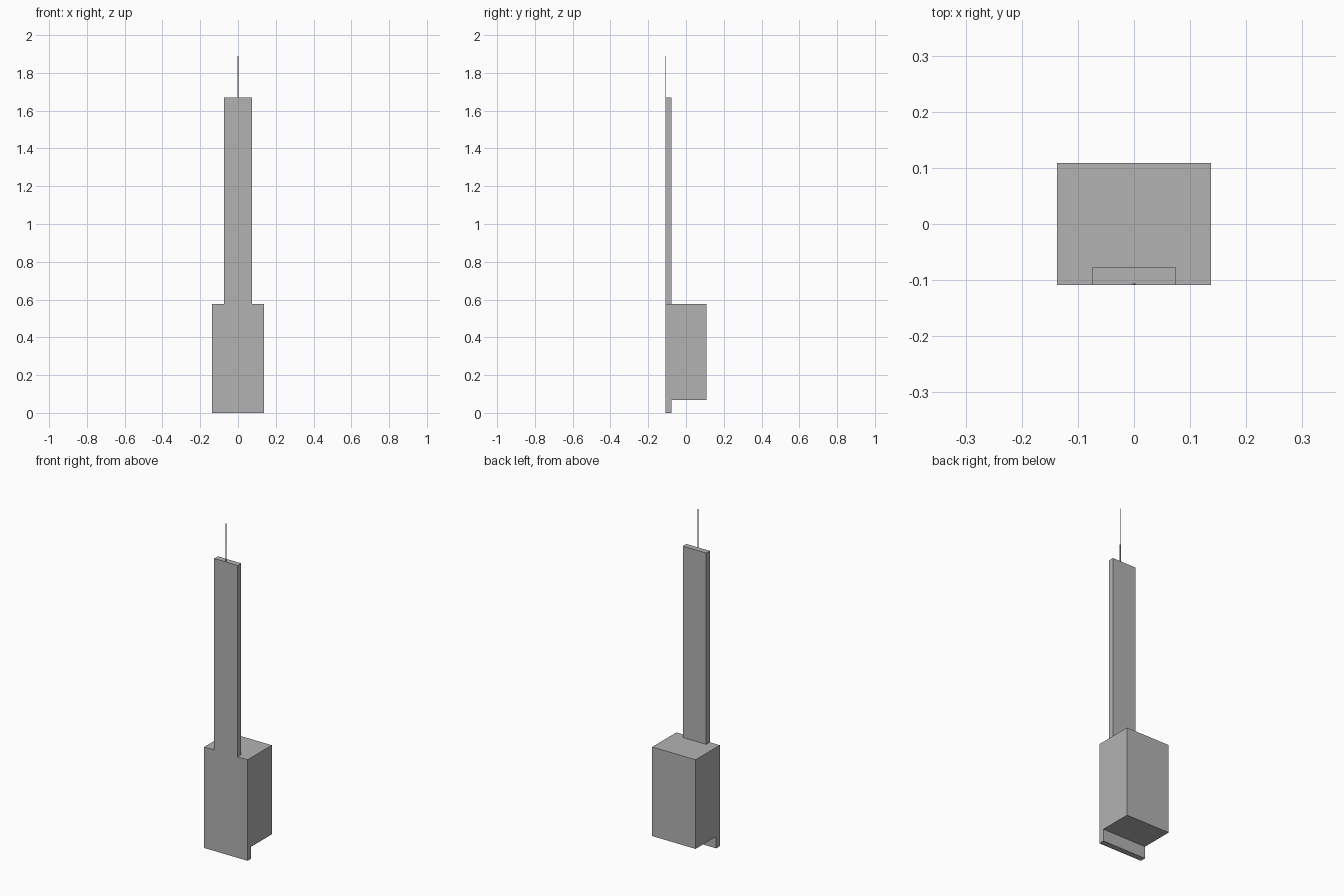
import bpy

cube = bpy.data.objects.get("Cube")
if cube:
    bpy.data.objects.remove(cube, do_unlink=True)

gray = bpy.data.materials.new("concrete_gray")
gray.use_nodes = True
color = (0.45, 0.45, 0.45, 1)
gray.diffuse_color = color
gray.node_tree.nodes["Principled BSDF"].inputs["Base Color"].default_value = color

FRONT, BACK, PANEL_BACK = -0.109, 0.109, -0.077
HALF_BASE, HALF_TOWER = 0.137, 0.074
SOFFIT, ROOF, TOWER_TOP = 0.068, 0.577, 1.67


def extrude_profile(name, points, axis, start, end):
    """Prism from a 2D outline: axis 'x' reads (y, z), axis 'y' reads (x, z)."""
    def place(p, d):
        return (d, p[0], p[1]) if axis == "x" else (p[0], d, p[1])
    n = len(points)
    verts = [place(p, d) for d in (start, end) for p in points]
    faces = [tuple(range(n)), tuple(range(2 * n - 1, n - 1, -1))]
    faces += [(i, i + n, (i + 1) % n + n, (i + 1) % n) for i in range(n)]
    if axis == "x":
        faces = [f[::-1] for f in faces]
    mesh = bpy.data.meshes.new(name)
    mesh.from_pydata(verts, [], faces)
    mesh.materials.append(gray)
    obj = bpy.data.objects.new(name, mesh)
    bpy.context.collection.objects.link(obj)
    return obj


# Base block with its front apron hanging below the raised underside
extrude_profile("base_block", [
    (FRONT, 0), (PANEL_BACK, 0), (PANEL_BACK, SOFFIT),
    (BACK, SOFFIT), (BACK, ROOF), (FRONT, ROOF)],
    "x", -HALF_BASE, HALF_BASE)

# Slim tower slab, flush with the front
extrude_profile("tower_slab", [
    (-HALF_TOWER, ROOF), (HALF_TOWER, ROOF),
    (HALF_TOWER, TOWER_TOP), (-HALF_TOWER, TOWER_TOP)],
    "y", FRONT, PANEL_BACK)

# Stepped flat mast at the middle of the front edge
bottom = TOWER_TOP
for part, top, half in (("lower", 1.79, 0.003), ("middle", 1.89, 0.002), ("upper", 2.0, 0.001)):
    extrude_profile("mast_" + part, [(-half, bottom), (half, bottom), (half, top), (-half, top)],
                    "y", FRONT, FRONT + half)
    bottom = top

# Outward normals on every part
import bmesh
for obj in bpy.context.collection.objects:
    if obj.type == "MESH" and obj.name.startswith(("base", "tower", "mast")):
        bm = bmesh.new()
        bm.from_mesh(obj.data)
        bmesh.ops.recalc_face_normals(bm, faces=bm.faces)
        bm.to_mesh(obj.data)
        bm.free()
